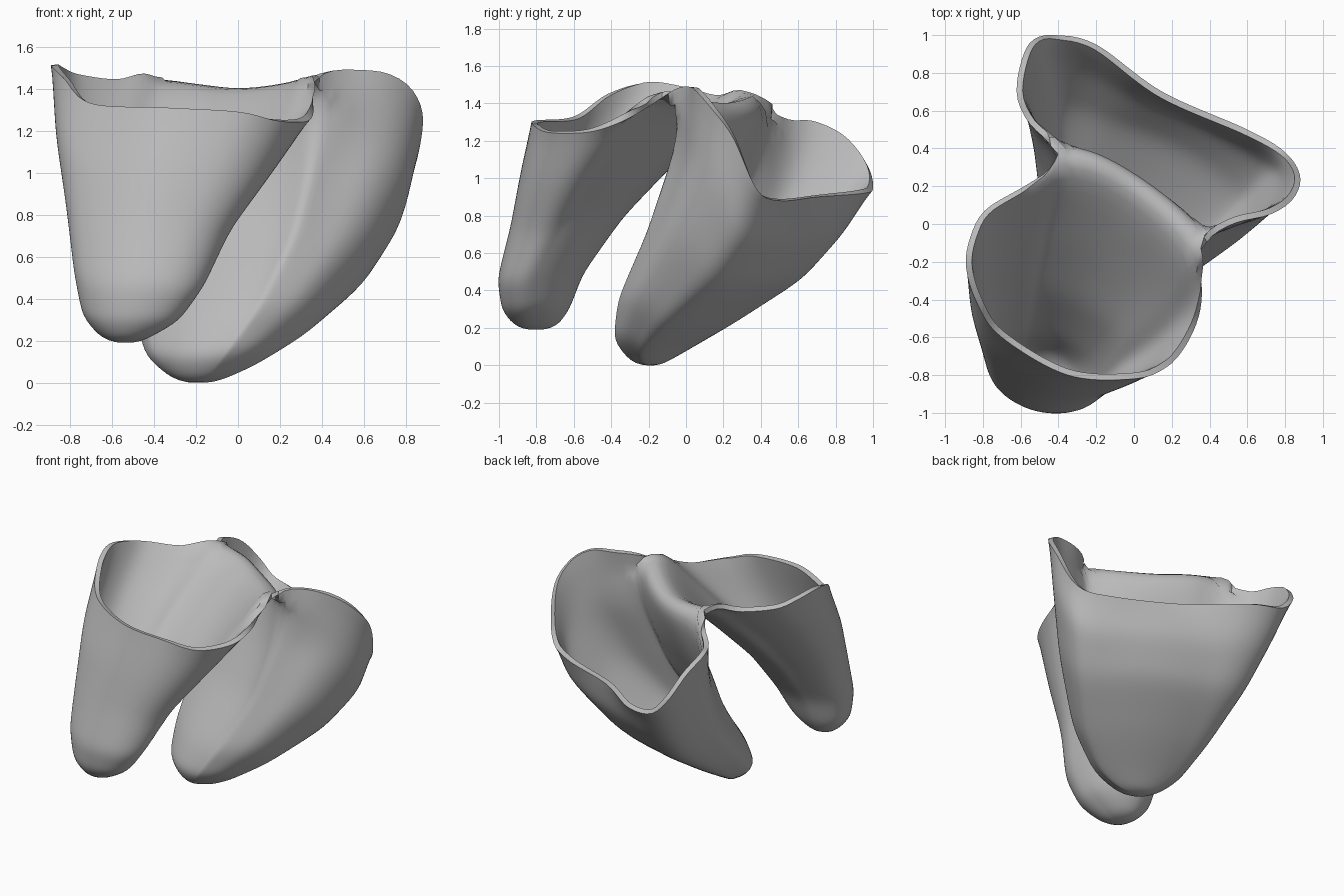
import bpy, bmesh, math
from mathutils import Vector

cube = bpy.data.objects.get("Cube")
if cube:
    bpy.data.objects.remove(cube)


def spline(points, count):
    """Smooth curve through the points, evenly resampled to count + 1 points."""
    pts = [Vector(p) for p in points]
    pts = [2 * pts[0] - pts[1]] + pts + [2 * pts[-1] - pts[-2]]
    fine = []
    for a, b, c, d in zip(pts, pts[1:], pts[2:], pts[3:]):
        for k in range(20):
            t = k / 20
            fine.append(0.5 * (2 * b + (c - a) * t + (2 * a - 5 * b + 4 * c - d) * t * t
                               + (3 * b - a - 3 * c + d) * t ** 3))
    fine.append(pts[-2])
    dist = [0]
    for a, b in zip(fine, fine[1:]):
        dist.append(dist[-1] + (b - a).length)
    out, j = [], 0
    for k in range(count + 1):
        goal = dist[-1] * k / count
        while j < len(fine) - 2 and dist[j + 1] < goal:
            j += 1
        t = (goal - dist[j]) / (dist[j + 1] - dist[j])
        out.append(fine[j].lerp(fine[j + 1], t))
    return out


def extents_at(table, f):
    """Section extents (left, right, front, back) at height fraction f."""
    for (f0, *a), (f1, *b) in zip(table, table[1:]):
        if f <= f1:
            t = (f - f0) / (f1 - f0)
            if f0 == 0:
                t = math.sqrt(t)
            return [p + (q - p) * t for p, q in zip(a, b)]


# Ridge shared by both pockets, left pinch to right pinch
ridge = spline([(-.41, .36, 1.42), (-.2, .31, 1.39), (0, .2, 1.37),
                (.2, .04, 1.39), (.36, -.13, 1.43)], 24)

# Open rims of the two pockets
front_rim = spline([(.36, -.13, 1.43), (.34, -.22, 1.37), (.36, -.35, 1.3), (.34, -.5, 1.25),
                    (.27, -.65, 1.24), (.17, -.76, 1.25), (0, -.82, 1.29), (-.35, -.8, 1.31),
                    (-.7, -.6, 1.33), (-.83, -.42, 1.45), (-.89, -.22, 1.51),
                    (-.86, -.05, 1.49), (-.78, .08, 1.45), (-.58, .2, 1.42),
                    (-.46, .28, 1.44), (-.41, .36, 1.42)], 72)
back_rim = spline([(-.41, .36, 1.42), (-.46, .44, 1.36), (-.56, .54, 1.31), (-.62, .68, 1.3),
                   (-.6, .85, 1.22), (-.54, .97, 1.07), (-.42, 1, .95), (-.2, .95, .92),
                   (.15, .7, .9), (.6, .5, .88), (.8, .38, .94), (.88, .25, 1.22),
                   (.84, .13, 1.38), (.72, .05, 1.47), (.55, .01, 1.49), (.43, -.05, 1.48),
                   (.36, -.13, 1.43)], 72)

# Height fraction, then left, right, front and back extents
front_table = [(0, -.54, -.54, -.8, -.8), (.03, -.66, -.42, -.92, -.68),
               (.1, -.74, -.28, -.985, -.62), (.25, -.78, -.16, -1.01, -.55),
               (.5, -.82, -.03, -.94, -.33), (.75, -.87, .17, -.89, -.03),
               (1, -.89, .36, -.83, .36)]
back_table = [(0, -.2, -.2, -.2, -.2), (.03, -.33, -.06, -.31, -.1),
              (.1, -.44, .09, -.39, .02), (.25, -.5, .33, -.37, .27),
              (.5, -.54, .63, -.22, .64), (.75, -.58, .81, -.11, .85),
              (1, -.62, .88, -.13, 1)]

bm = bmesh.new()


def pocket(loop, table, floor, slant):
    """Loft from the rim loop down to a closed toe through slanted oval sections."""
    x0, x1, y0, y1 = table[-1][1:]
    ca, sa = math.cos(slant), math.sin(slant)
    rows, steps = [], 36
    for s in range(steps):
        f = (1 - s / steps) ** 1.5
        left, right, front, back = extents_at(table, f)
        ring = []
        for p in loop:
            flat = Vector(((2 * p.x - x0 - x1) / (x1 - x0), (2 * p.y - y0 - y1) / (y1 - y0)))
            c, d = flat.normalized()
            shape = Vector((c * ca - d * sa, d * ca - c * sa)).lerp(flat, f)
            ring.append(bm.verts.new(((left + right + shape.x * (right - left)) / 2,
                                      (front + back + shape.y * (back - front)) / 2,
                                      floor + f * (p.z - floor))))
        rows.append(ring)
    n = len(loop)
    for a, b in zip(rows, rows[1:]):
        for i in range(n):
            bm.faces.new((a[i], a[(i + 1) % n], b[(i + 1) % n], b[i]))
    toe = bm.verts.new((table[0][1], table[0][3], floor))
    for i in range(n):
        bm.faces.new((rows[-1][i], rows[-1][(i + 1) % n], toe))


def relax(verts, times):
    for _ in range(times):
        bmesh.ops.smooth_vert(bm, verts=verts, factor=.5,
                              use_axis_x=True, use_axis_y=True, use_axis_z=True)


pocket(front_rim[:-1] + ridge[:-1], front_table, .18, .1)
pocket(back_rim[:-1] + ridge[:0:-1], back_table, -.01, .2)

# Join along the ridge and round it into a broad saddle
bmesh.ops.remove_doubles(bm, verts=bm.verts, dist=.0004)
inner = [v for v in bm.verts if not v.is_boundary]
saddle = [v for v in inner if min((v.co - p).length for p in ridge) < .35]
crest = [min(bm.verts, key=lambda v: (v.co - p).length) for p in ridge]
relax(saddle, 30)
relax(inner, 7)

# Lift the saddle back to the ridge height
sunk = [(v.co.copy(), p - v.co) for v, p in zip(crest, ridge)]
for v in inner:
    gap, lift = min((((v.co - c).length, d) for c, d in sunk), key=lambda g: g[0])
    v.co += lift * math.exp(-(gap / .22) ** 2)

bmesh.ops.recalc_face_normals(bm, faces=bm.faces)
lowest = min(bm.faces, key=lambda f: f.calc_center_median().z)
if lowest.normal.z > 0:
    bmesh.ops.reverse_faces(bm, faces=bm.faces)
drop = min(v.co.z for v in bm.verts)
for v in inner:
    v.co.z -= drop * max(0, 1 - v.co.z)

mesh = bpy.data.meshes.new("twin_pocket_shell")
bm.to_mesh(mesh)
bm.free()
shell = bpy.data.objects.new("twin_pocket_shell", mesh)
bpy.context.collection.objects.link(shell)

# Grey material
grey = bpy.data.materials.new("plain_grey")
grey.use_nodes = True
grey.diffuse_color = (.5, .5, .5, 1)
grey.node_tree.nodes["Principled BSDF"].inputs["Base Color"].default_value = (.5, .5, .5, 1)
mesh.materials.append(grey)

# Thin wall with a crisp rim
wall = shell.modifiers.new("wall", "SOLIDIFY")
wall.thickness = .033
wall.offset = -1
bpy.context.view_layer.objects.active = shell
shell.select_set(True)
bpy.ops.object.modifier_apply(modifier=wall.name)
bpy.ops.object.shade_smooth_by_angle(angle=math.radians(50))
